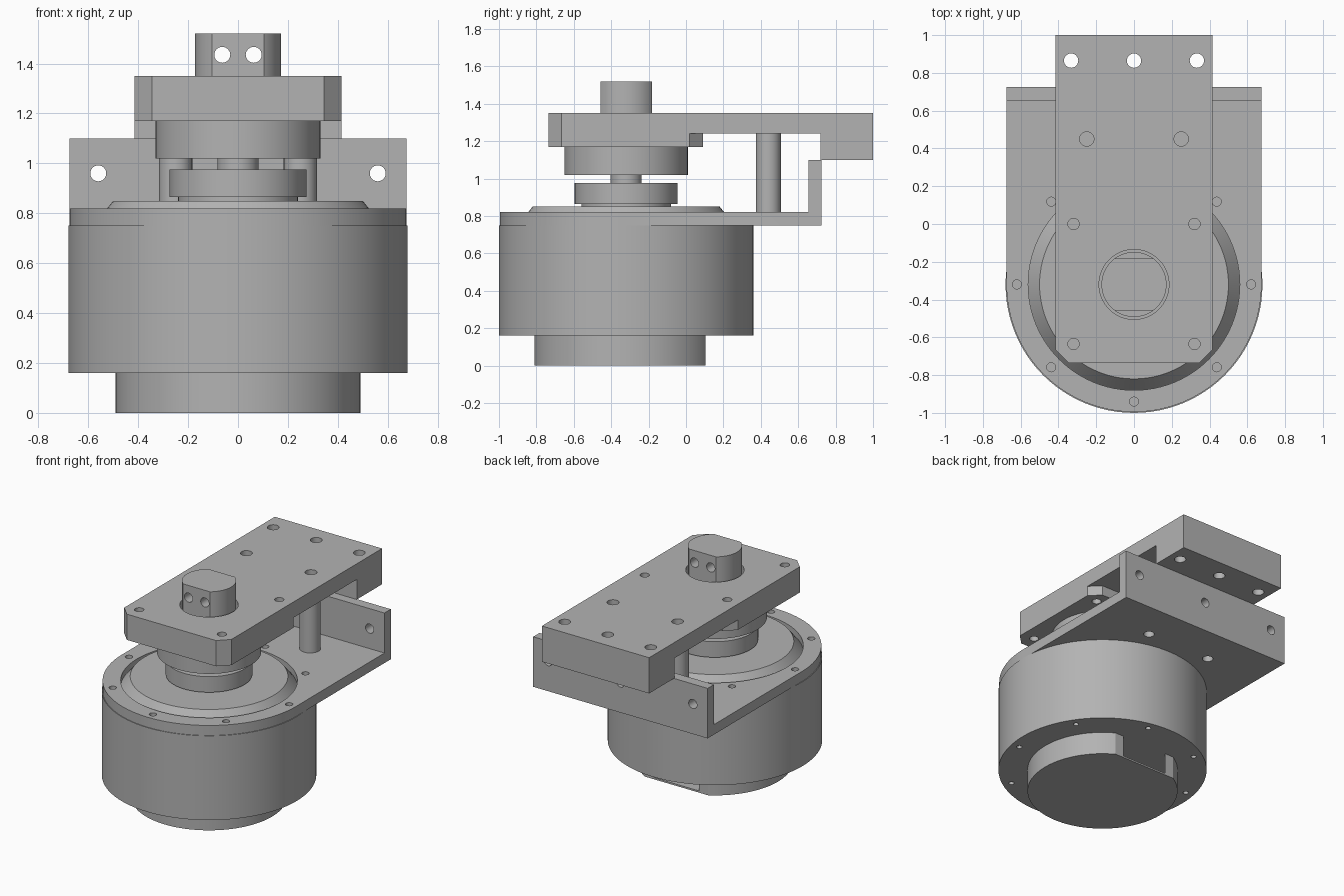
import bpy, bmesh, math
from mathutils import Matrix, Vector

if "Cube" in bpy.data.objects:
    bpy.data.objects.remove(bpy.data.objects["Cube"])

AXIS_Y = -0.32   # motor axis
SEG = 96

grey = bpy.data.materials.new("machined grey")
grey.use_nodes = True
COLOUR = (0.45, 0.45, 0.45, 1)
grey.diffuse_color = COLOUR
grey.node_tree.nodes["Principled BSDF"].inputs["Base Color"].default_value = COLOUR


def make(name, bm):
    bmesh.ops.recalc_face_normals(bm, faces=bm.faces)
    mesh = bpy.data.meshes.new(name)
    bm.to_mesh(mesh)
    bm.free()
    mesh.materials.append(grey)
    obj = bpy.data.objects.new(name, mesh)
    bpy.context.collection.objects.link(obj)
    return obj


def add_cyl(bm, x, y, z0, z1, r, seg=24, r_top=None):
    bmesh.ops.create_cone(bm, cap_ends=True, segments=seg, radius1=r,
                          radius2=r if r_top is None else r_top, depth=z1 - z0,
                          matrix=Matrix.Translation((x, y, (z0 + z1) / 2)))


def add_cyl_y(bm, x, z, y0, y1, r):
    m = Matrix.Translation((x, (y0 + y1) / 2, z)) @ Matrix.Rotation(math.pi / 2, 4, 'X')
    bmesh.ops.create_cone(bm, cap_ends=True, segments=24, radius1=r, radius2=r,
                          depth=y1 - y0, matrix=m)


def add_box(bm, lo, hi):
    lo, hi = Vector(lo), Vector(hi)
    m = Matrix.Translation((lo + hi) / 2) @ Matrix.Diagonal((*(hi - lo), 1))
    bmesh.ops.create_cube(bm, size=1, matrix=m)


def extrude(name, points, direction):
    """Solid from a flat outline swept along a vector."""
    bm = bmesh.new()
    face = bm.faces.new([bm.verts.new(p) for p in points])
    res = bmesh.ops.extrude_face_region(bm, geom=[face])
    verts = [v for v in res["geom"] if isinstance(v, bmesh.types.BMVert)]
    bmesh.ops.translate(bm, verts=verts, vec=direction)
    if not any(f.is_valid and f is face for f in bm.faces):
        bm.faces.new([v for v in face.verts])
    return make(name, bm)


def lathe(name, profile, closed=False):
    """Spin an (r, z) profile about the motor axis."""
    bm = bmesh.new()
    verts = [bm.verts.new((r, AXIS_Y, z)) for r, z in profile]
    edges = [bm.edges.new(p) for p in zip(verts, verts[1:])]
    if closed:
        edges.append(bm.edges.new((verts[-1], verts[0])))
    bmesh.ops.spin(bm, geom=verts + edges, cent=(0, AXIS_Y, 0), axis=(0, 0, 1),
                   angle=2 * math.pi, steps=SEG, use_merge=True)
    bmesh.ops.remove_doubles(bm, verts=bm.verts, dist=1e-5)
    return make(name, bm)


def boolean(obj, tool, operation='DIFFERENCE'):
    tool.hide_render = True
    mod = obj.modifiers.new("boolean", 'BOOLEAN')
    mod.operation, mod.solver, mod.object = operation, 'EXACT', tool
    graph = bpy.context.evaluated_depsgraph_get()
    graph.update()
    mesh = bpy.data.meshes.new_from_object(obj.evaluated_get(graph))
    obj.modifiers.clear()
    obj.data = mesh
    bpy.data.objects.remove(tool)


def ring(radius, start=0):
    for i in range(8):
        a = math.radians(start + 45 * i)
        yield radius * math.cos(a), AXIS_Y + radius * math.sin(a)


# Motor housing with sloped cap
motor = lathe("motor_housing", [(0, .16), (.68, .16), (.68, .75), (.56, .75),
                                (.56, .775), (.5, .85), (0, .85)])
bm = bmesh.new()
for x, y in ring(.62, 33.75):
    add_cyl(bm, x, y, .1, .22, .018, 16)
boolean(motor, make("housing_holes", bm))

# Hollow rear cup with a flat opening at the back
cup = lathe("motor_rear_cup", [(0, 0), (.49, 0), (.49, .16), (.46, .16), (.46, .012), (0, .012)])
bm = bmesh.new()
add_box(bm, (-1, .105, -.1), (1, .5, .3))
boolean(cup, make("cup_cutter", bm))

# Motor collar, shaft and bearing disc
lathe("motor_collar", [(0, .85), (.24, .85), (.24, .865), (.275, .865), (.275, .975),
                       (.083, .975), (.083, 1.02), (0, 1.02)])
lathe("bearing_disc", [(0, 1.02), (.33, 1.02), (.33, 1.17), (0, 1.17)])

# Mounting bracket: rounded floor and upright wall
outline = [(.675, .725, .75), (-.675, .725, .75)]
for i in range(SEG // 2 + 1):
    a = math.pi + math.pi * i / (SEG // 2)
    outline.append((.675 * math.cos(a), AXIS_Y + .675 * math.sin(a), .75))
bracket = extrude("mounting_bracket", outline, (0, 0, .35))
bm = bmesh.new()
add_box(bm, (-1, -1.2, .82), (1, .655, 1.3))
boolean(bracket, make("bracket_clearance", bm))
bm = bmesh.new()
add_cyl(bm, 0, AXIS_Y, .7, .9, .56, SEG)
for x, y in ring(.62):
    add_cyl(bm, x, y, .76, .9, .024, 16)
for x in (-.25, .25):
    add_cyl(bm, x, .45, .7, .8, .035)
for x in (-.56, 0, .56):
    add_cyl_y(bm, x, .96, .5, .9, .032)
boolean(bracket, make("bracket_holes", bm))

# Support pillars
for side, x in (("left", .25), ("right", -.25)):
    bm = bmesh.new()
    add_cyl(bm, x, .44, .82, 1.24, .067, 48)
    make(side + "_pillar", bm)

# Top plate: stepped side profile, then chamfered corners
profile = [(-.735, 1.17), (.09, 1.17), (.09, 1.24), (.72, 1.24), (.72, 1.1),
           (1, 1.1), (1, 1.35), (-.735, 1.35)]
plate = extrude("top_plate", [(-.415, y, z) for y, z in profile], (.83, 0, 0))
for s in (-1, 1):
    corner = [(s * .345, -.735), (s * .485, -.735 + .14), (s * .485, -.735)]
    corner = [(x + s * -.01, y - .01, 1) for x, y in corner]
    boolean(plate, extrude("front_chamfer", corner, (0, 0, .6)))
    notch = [(s * .335, .1, 1.1), (s * .485, .1, 1.1), (s * .485, -.05, 1.1)]
    boolean(plate, extrude("rear_chamfer", notch, (0, 0, .14)))
bm = bmesh.new()
add_cyl(bm, 0, AXIS_Y, 1, 1.5, .185, SEG)
for x in (-.333, 0, .333):
    add_cyl(bm, x, .865, 1, 1.5, .038)
for x in (-.32, .32):
    for y in (0, -.635):
        add_cyl(bm, x, y, 1, 1.5, .03)
for x in (-.25, .25):
    add_cyl(bm, x, .45, 1.27, 1.4, .038)
boolean(plate, make("plate_holes", bm))

# Output shaft head with two flats and cross holes
head = lathe("output_shaft", [(0, 1.17), (.172, 1.17), (.172, 1.52), (0, 1.52)])
bm = bmesh.new()
for s in (-1, 1):
    ys = sorted((AXIS_Y + s * .137, AXIS_Y + s * .4))
    add_box(bm, (-.4, ys[0], 1.3), (.4, ys[1], 1.7))
boolean(head, make("shaft_flats", bm))
bm = bmesh.new()
for x in (-.063, .063):
    add_cyl_y(bm, x, 1.435, -.7, .1, .032)
boolean(head, make("shaft_holes", bm))

# Smooth round walls, keep machined edges crisp
for obj in bpy.context.collection.objects:
    if obj.type == 'MESH' and grey.name in obj.data.materials:
        obj.data.shade_smooth()
        obj.data.set_sharp_from_angle(angle=math.radians(25))
